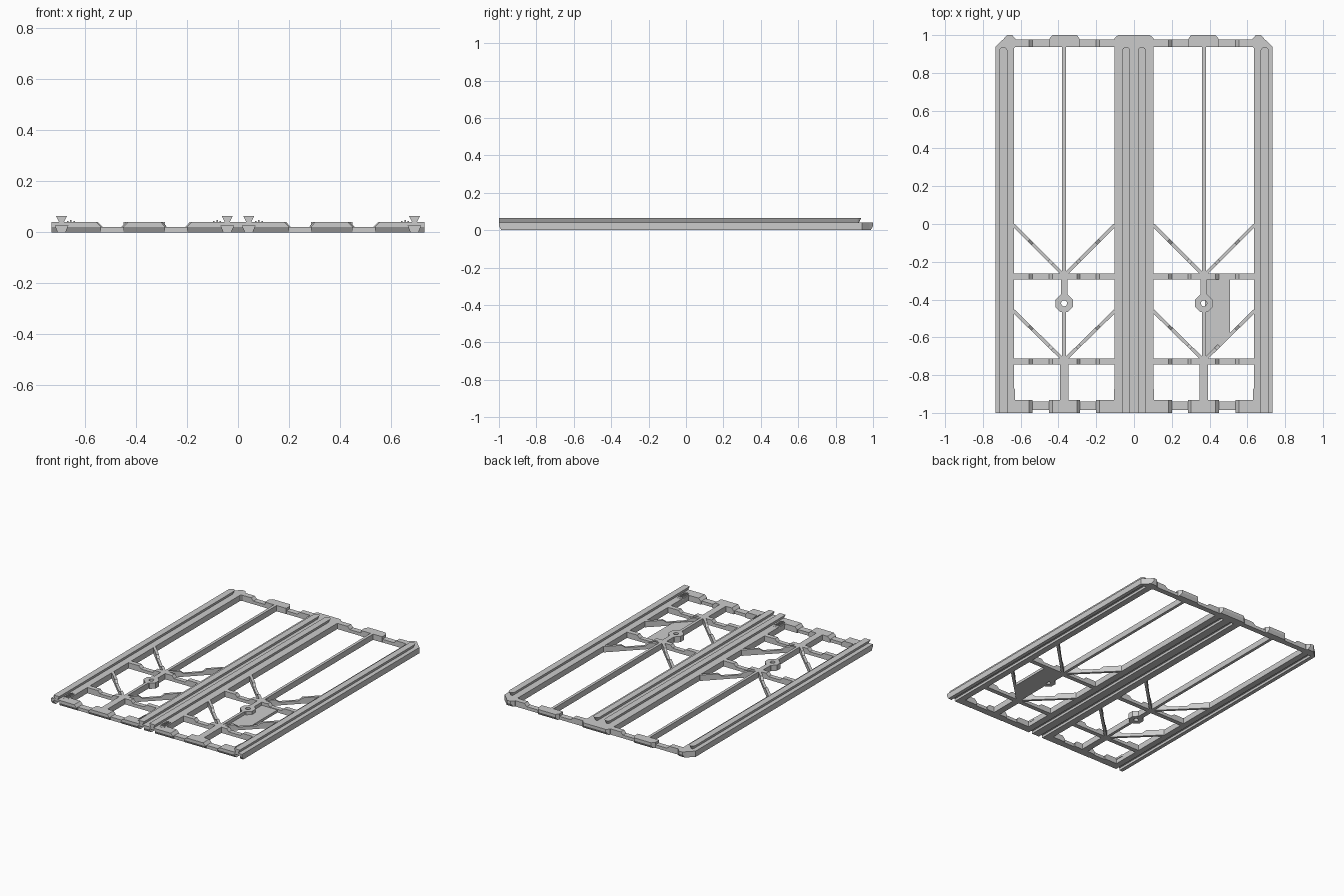
import bpy, bmesh, math
from mathutils import Vector

if "Cube" in bpy.data.objects:
    bpy.data.objects.remove(bpy.data.objects["Cube"])

H, LOW = 0.04, 0.022                      # full and stepped-down frame height
STEPS = [(0, H), (.183, H), (.20, LOW), (.286, LOW), (.302, H),
         (.432, H), (.45, LOW), (.538, LOW), (.556, H), (1, H)]


def finish(name, bm, chamfer=0):
    """Optionally bevel the underside at the front (-1) or back (+1) edge."""
    bmesh.ops.recalc_face_normals(bm, faces=bm.faces)
    if chamfer:
        bmesh.ops.bisect_plane(bm, geom=bm.verts[:] + bm.edges[:] + bm.faces[:],
                               plane_co=(0, chamfer, .021),
                               plane_no=Vector((0, chamfer * .021, -.013)).normalized(),
                               clear_outer=True)
        bmesh.ops.holes_fill(bm, edges=[e for e in bm.edges if e.is_boundary])
        bmesh.ops.recalc_face_normals(bm, faces=bm.faces)
    me = bpy.data.meshes.new(name)
    bm.to_mesh(me)
    bm.free()
    ob = bpy.data.objects.new(name, me)
    bpy.context.collection.objects.link(ob)
    return ob


def loft(name, a, b, chamfer=0):
    """Solid between two matching outlines."""
    bm = bmesh.new()
    va = [bm.verts.new(p) for p in a]
    vb = [bm.verts.new(p) for p in b]
    n = len(va)
    bm.faces.new(va)
    bm.faces.new(vb)
    for i in range(n):
        j = (i + 1) % n
        bm.faces.new((va[i], va[j], vb[j], vb[i]))
    return finish(name, bm, chamfer)


def slab(name, pts, z0, z1, chamfer=0):
    return loft(name, [(x, y, z0) for x, y in pts], [(x, y, z1) for x, y in pts], chamfer)


def box(name, x0, x1, y0, y1, z0, z1, chamfer=0):
    return slab(name, [(x0, y0), (x1, y0), (x1, y1), (x0, y1)], z0, z1, chamfer)


def height(x):
    for (a, za), (b, zb) in zip(STEPS, STEPS[1:]):
        if a <= x <= b:
            return za + (zb - za) * (x - a) / (b - a)


def strut(name, s, xa, ya, xb, yb, w, chamfer=0):
    """Bar with the stepped top profile, straight or diagonal (xa < xb)."""
    xs = [xa] + [x for x, _ in STEPS if xa < x < xb] + [xb]
    prof = [(xa, 0)] + [(x, height(x)) for x in xs] + [(xb, 0)]
    d = Vector((xb - xa, yb - ya)).normalized()
    n = Vector((-d.y, d.x)) * w / 2

    def side(k):
        return [(s * (x + k * n.x), ya + (yb - ya) * (x - xa) / (xb - xa) + k * n.y, z)
                for x, z in prof]
    return loft(name, side(-1), side(1), chamfer)


def groove(x):
    """Dovetail slot section in the underside."""
    return [(x - .014, 0), (x - .025, .027), (x + .025, .027), (x + .014, 0)]


def beam(name, x0, x1, slots):
    prof = [(x0, 0)] + [p for c in slots for p in groove(c)] + [(x1, 0), (x1, H), (x0, H)]
    return loft(name, [(x, -1, z) for x, z in prof], [(x, .93, z) for x, z in prof], -1)


def dovetail(name, x):
    """Flared top rail with a rounded back end."""
    def ring(r, z):
        arc = [(x + r * math.cos(i * math.pi / 8), .915 + r * math.sin(i * math.pi / 8), z)
               for i in range(9)]
        return [(x - r, -1, z), (x + r, -1, z)] + arc
    return loft(name, ring(.009, H - .001), ring(.022, .065))


def hub(name, cx, cy):
    """Octagonal boss with a through hole."""
    bm = bmesh.new()
    rings = []
    for z in (0, H):
        for r, octo in ((.05, True), (.016, False)):
            ring = []
            for i in range(16):
                a = (i + .5 * 2) * math.pi / 8
                q = r * (math.cos(math.pi / 8) if octo and i % 2 else 1)
                ring.append(bm.verts.new((cx + q * math.cos(a), cy + q * math.sin(a), z)))
            rings.append(ring)
    o0, i0, o1, i1 = rings
    for a, b in ((o0, i0), (i0, i1), (i1, o1), (o1, o0)):
        for k in range(16):
            m = (k + 1) % 16
            bm.faces.new((a[k], a[m], b[m], b[k]))
    return finish(name, bm)


# Centre beam with its two slots, and its back lip
beam("centre_beam", -.104, .104, [-.042, .042])
slab("centre_back_block", [(-.104, .93), (.104, .93), (.104, .982), (.085, 1),
                           (-.085, 1), (-.104, .982)], 0, H, 1)

for s, tag in ((-1, "left"), (1, "right")):
    # Long outer beam, chamfered back corner and top rails
    x0, x1 = sorted((s * .635, s * .732))
    beam(f"{tag}_side_beam", x0, x1, [s * .692])
    slab(f"{tag}_back_corner", [(s * x, y) for x, y in (
        (.635, .93), (.732, .93), (.732, .94), (.69, .98), (.672, 1), (.645, 1), (.625, .978),
        (.625, .94))], 0, H, 1)
    dovetail(f"{tag}_outer_rail", s * .692)
    dovetail(f"{tag}_inner_rail", s * .042)

    # Cross bars with stepped tops
    strut(f"{tag}_back_bar", s, .10, .957, .637, .957, .038)
    strut(f"{tag}_upper_bar", s, .10, -.277, .637, -.277, .032)
    strut(f"{tag}_lower_bar", s, .10, -.727, .637, -.727, .032)
    strut(f"{tag}_front_bar", s, .10, -.963, .637, -.963, .045, -1)

    # Thickened pads on the front and back bars
    for i, (a, b) in enumerate(((.10, .20), (.286, .45), (.538, .637))):
        strut(f"{tag}_front_pad_{i}", s, a, -.966, b, -.966, .068, -1)
    slab(f"{tag}_back_pad", [(s * x, y) for x, y in (
        (.286, .936), (.45, .936), (.45, .978), (.432, 1), (.302, 1), (.286, .978))], 0, H, 1)

    # Diagonal braces
    for i, (top, bottom) in enumerate(((-.005, -.265), (-.46, -.715))):
        strut(f"{tag}_outer_brace_{i}", s, .378, bottom, .638, top, .018)
        strut(f"{tag}_inner_brace_{i}", s, .101, top, .362, bottom, .018)

    # Long spine, hub and stem
    c = s * .37
    for i, (w, ya, yb) in enumerate(((.01, -.27, .945), (.017, -.38, -.285),
                                     (.01, -.72, -.46), (.023, -.94, -.735))):
        box(f"{tag}_spine_{i}", c - w, c + w, ya, yb, 0, H)
    hub(f"{tag}_hub", c, -.42)

    # Small clips near the front: ribbed pads beside each rail
    for j, x in enumerate((.655, .082)):
        x *= s
        slab(f"{tag}_clip_pad_{j}", [(x - .014, -.96), (x + .014, -.96), (x + .024, -.945),
                                     (x + .024, -.875), (x + .014, -.86), (x - .014, -.86),
                                     (x - .024, -.875), (x - .024, -.945)], .028, H + .001)
        for k in (-1, 0, 1):
            u = x + k * .013
            box(f"{tag}_clip_rib_{j}_{k + 1}", u - .003, u + .003, -.945, -.875,
                H, .048 if k == 0 else .045)

# Flat label plate, trimmed along the lower right brace
slab("label_plate", [(.375, -.29), (.508, -.29), (.508, -.587), (.375, -.715)], 0, .018)
